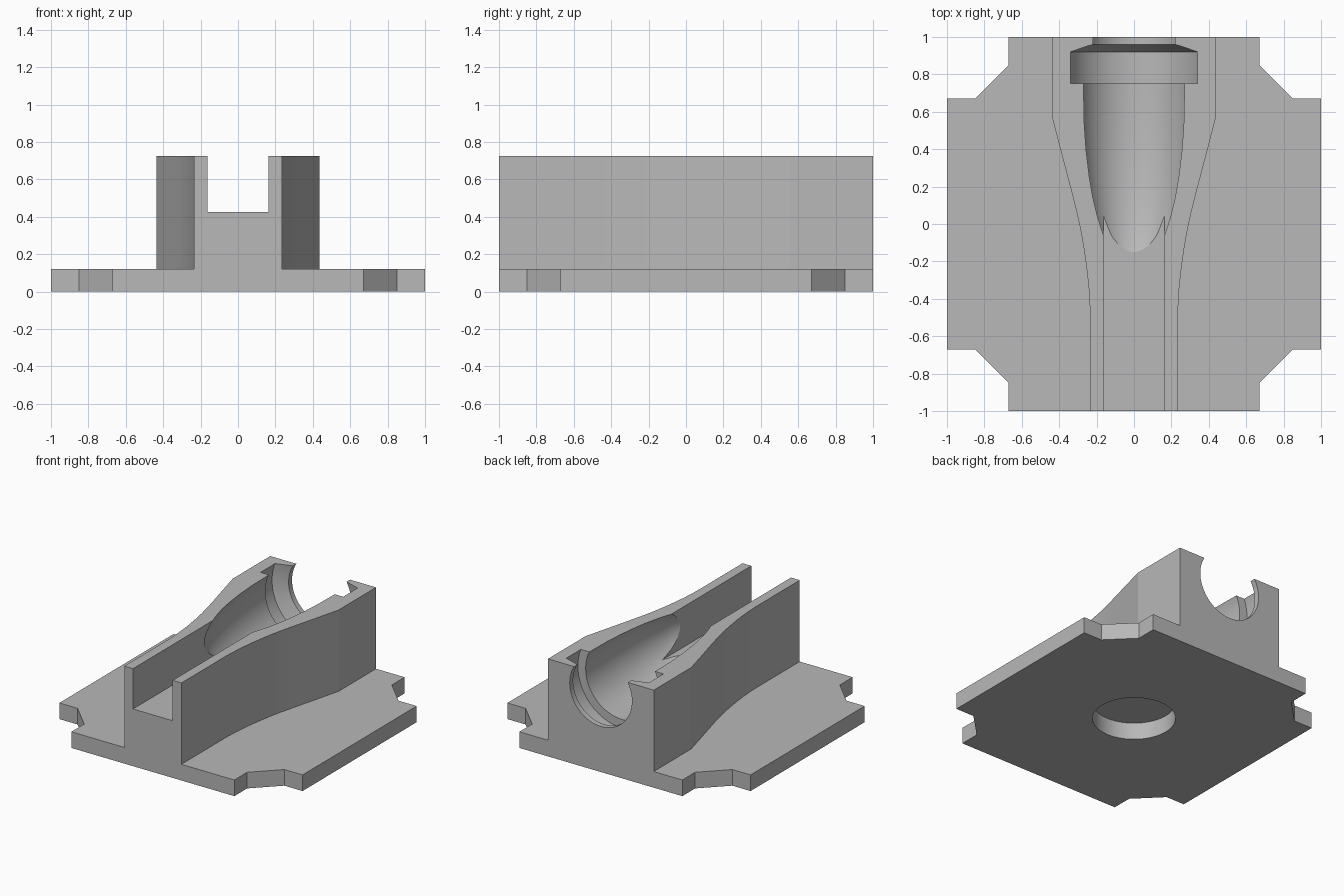
import bpy
import bmesh
import math

if "Cube" in bpy.data.objects:
    bpy.data.objects.remove(bpy.data.objects["Cube"], do_unlink=True)

grey = bpy.data.materials.new("plain_grey")
grey.use_nodes = True
grey.diffuse_color = (0.48, 0.48, 0.48, 1)
grey.node_tree.nodes["Principled BSDF"].inputs["Base Color"].default_value = grey.diffuse_color


def finish(name, bm):
    bmesh.ops.recalc_face_normals(bm, faces=bm.faces)
    mesh = bpy.data.meshes.new(name)
    bm.to_mesh(mesh)
    bm.free()
    mesh.materials.append(grey)
    obj = bpy.data.objects.new(name, mesh)
    bpy.context.collection.objects.link(obj)
    return obj


def extrude(name, outline, z0, z1):
    """Prism from a plan outline."""
    bm = bmesh.new()
    face = bm.faces.new([bm.verts.new((x, y, z0)) for x, y in outline])
    new = bmesh.ops.extrude_face_region(bm, geom=[face])["geom"]
    bmesh.ops.translate(bm, vec=(0, 0, z1 - z0),
                        verts=[g for g in new if isinstance(g, bmesh.types.BMVert)])
    return finish(name, bm)


def lathe(name, profile, z, steps=96):
    """Closed solid turned about a line along y; profile is (y, radius)."""
    bm = bmesh.new()
    rings = []
    for y, r in profile:
        angles = [2 * math.pi * (i + 0.5) / steps for i in range(steps)]
        rings.append([bm.verts.new((r * math.cos(a), y, z + r * math.sin(a))) for a in angles])
    for a, b in zip(rings, rings[1:]):
        for i in range(steps):
            j = (i + 1) % steps
            bm.faces.new((a[i], a[j], b[j], b[i]))
    bm.faces.new(rings[0])
    bm.faces.new(rings[-1])
    return finish(name, bm)


def combine(target, other, operation):
    mod = target.modifiers.new(operation.lower(), "BOOLEAN")
    mod.operation = operation
    mod.solver = "EXACT"
    mod.object = other
    bpy.context.view_layer.objects.active = target
    bpy.ops.object.modifier_apply(modifier=mod.name)
    bpy.data.objects.remove(other, do_unlink=True)


# Base plate with notched corners
corner = [(0.67, 1), (0.67, 0.85), (0.85, 0.67), (1, 0.67)]
right = corner + [(x, -y) for x, y in reversed(corner)]
plate = extrude("cradle_base", right + [(-x, -y) for x, y in right], 0, 0.12)

# Raised body, wide at the back and tapering to the front
side = [(0.435, 1), (0.435, 0.56), (0.386, 0.37), (0.341, 0.2), (0.308, 0.07),
        (0.288, -0.02), (0.27, -0.12), (0.254, -0.23), (0.243, -0.33),
        (0.237, -0.42), (0.235, -0.5), (0.235, -1)]
body = extrude("body", side + [(-x, y) for x, y in reversed(side)], 0.06, 0.725)
combine(plate, body, "UNION")

# Open channel along the front
channel = extrude("channel_cutter",
                  [(-0.163, -1.1), (0.163, -1.1), (0.163, 0.2), (-0.163, 0.2)], 0.425, 0.9)
combine(plate, channel, "DIFFERENCE")

# Turned hollow with collar groove and rear opening
hollow = [(-0.25, 0.1), (-0.2, 0.14), (-0.15, 0.17), (-0.1, 0.193), (-0.06, 0.209),
          (0.05, 0.237), (0.15, 0.257), (0.25, 0.272), (0.4, 0.288), (0.55, 0.297),
          (0.75, 0.3), (0.75, 0.364), (0.92, 0.364), (0.96, 0.256), (1.1, 0.256)]
combine(plate, lathe("hollow_cutter", hollow, 0.595), "DIFFERENCE")

# Round recess underneath
disc = [(0.28 * math.cos(math.tau * i / 64), 0.28 * math.sin(math.tau * i / 64)) for i in range(64)]
combine(plate, extrude("recess_cutter", disc, -0.1, 0.125), "DIFFERENCE")

# Smooth the curved walls, keep crisp edges
bpy.ops.object.select_all(action="DESELECT")
plate.select_set(True)
bpy.context.view_layer.objects.active = plate
bpy.ops.object.shade_smooth_by_angle(angle=math.radians(14))
